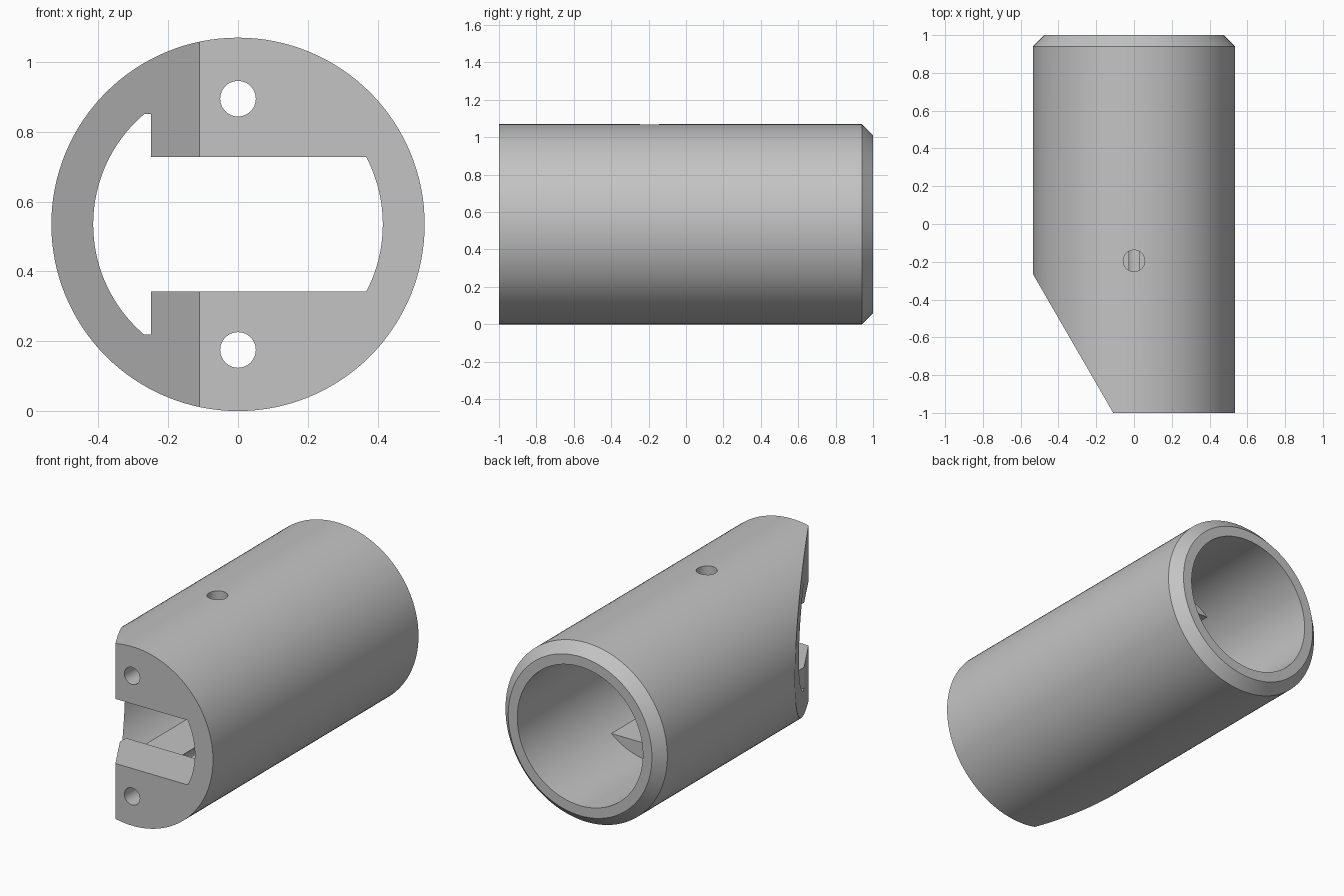
import bpy, bmesh, math
from mathutils import Vector

cube = bpy.data.objects.get("Cube")
if cube:
    bpy.data.objects.remove(cube, do_unlink=True)

R, BORE, SEG = 0.535, 0.415, 128
CHAMFER = 0.06

grey = bpy.data.materials.new("plain grey")
grey.use_nodes = True
colour = (0.55, 0.55, 0.55, 1)
grey.diffuse_color = colour
grey.node_tree.nodes["Principled BSDF"].inputs["Base Color"].default_value = colour


def finish(name, bm):
    bmesh.ops.recalc_face_normals(bm, faces=bm.faces)
    mesh = bpy.data.meshes.new(name)
    bm.to_mesh(mesh)
    bm.free()
    mesh.materials.append(grey)
    obj = bpy.data.objects.new(name, mesh)
    bpy.context.collection.objects.link(obj)
    return obj


def prism(name, points, offset):
    """Extrude a closed outline of 3D points along an offset."""
    bm = bmesh.new()
    face = bm.faces.new([bm.verts.new(p) for p in points])
    new = bmesh.ops.extrude_face_region(bm, geom=[face])["geom"]
    verts = [v for v in new if isinstance(v, bmesh.types.BMVert)]
    bmesh.ops.translate(bm, vec=Vector(offset), verts=verts)
    return finish(name, bm)


def arc(radius, start, end, count):
    return [(radius * math.cos(start + (end - start) * i / count),
             radius * math.sin(start + (end - start) * i / count))
            for i in range(count + 1)]


def circle(radius, count=48):
    return arc(radius, 0, 2 * math.pi, count)[:-1]


def combine(target, tool, operation):
    tool.hide_render = True
    mod = target.modifiers.new(tool.name, 'BOOLEAN')
    mod.object, mod.operation, mod.solver = tool, operation, 'EXACT'
    bpy.context.view_layer.objects.active = target
    bpy.ops.object.modifier_apply(modifier=mod.name)
    bpy.data.objects.remove(tool, do_unlink=True)


# Tube with a chamfered back rim, left long at the front for trimming
ring = [(BORE, -1.2), (R, -1.2), (R, 1 - CHAMFER), (R - CHAMFER, 1), (BORE, 1)]
bm = bmesh.new()
loops = [[bm.verts.new((x, y, R + z)) for x, z in circle(r, SEG)] for r, y in ring]
for a, b in zip(loops, loops[1:] + loops[:1]):
    for i in range(SEG):
        j = (i + 1) % SEG
        bm.faces.new((a[i], a[j], b[j], b[i]))
body = finish("angled_tube", bm)

# Thin ledges and thick front jaws, mirrored above and below the axis
for side in (1, -1):
    low = math.asin(0.316 / 0.46)
    ledge = arc(0.46, low, math.pi - low, 32)
    combine(body, prism("ledge", [(x, -1.3, R + side * z) for x, z in ledge],
                        (0, 1.62, 0)), 'UNION')
    jaw = arc(0.49, math.asin(0.193 / 0.49), math.acos(-0.25 / 0.49), 32)
    jaw.append((-0.25, 0.193))
    combine(body, prism("jaw", [(x, -1.4, R + side * z) for x, z in jaw],
                        (0, 0.7, 0)), 'UNION')

# Long screw channels through jaws and ledges
for side in (1, -1):
    channel = [(x, -1.6, R + side * 0.36 + z) for x, z in circle(0.051)]
    combine(body, prism("screw_channel", channel, (0, 2.2, 0)), 'DIFFERENCE')

# Set screw hole in the top
hole = [(x, y - 0.195, R) for x, y in circle(0.057)]
combine(body, prism("set_screw_hole", hole, (0, 0, 0.8)), 'DIFFERENCE')

# Flat front with the slanted right corner
slope = (1 - 0.265) / (R - 0.11)
trim = [(1, -1), (-0.11, -1), (-0.81, -1 + 0.7 * slope), (-1.2, 0), (-1.2, -2), (1, -2)]
combine(body, prism("front_trim", [(x, y, -0.5) for x, y in trim], (0, 0, 2.2)), 'DIFFERENCE')

bpy.ops.object.select_all(action='DESELECT')
body.select_set(True)
bpy.context.view_layer.objects.active = body
bpy.ops.object.shade_smooth_by_angle(angle=math.radians(25))
